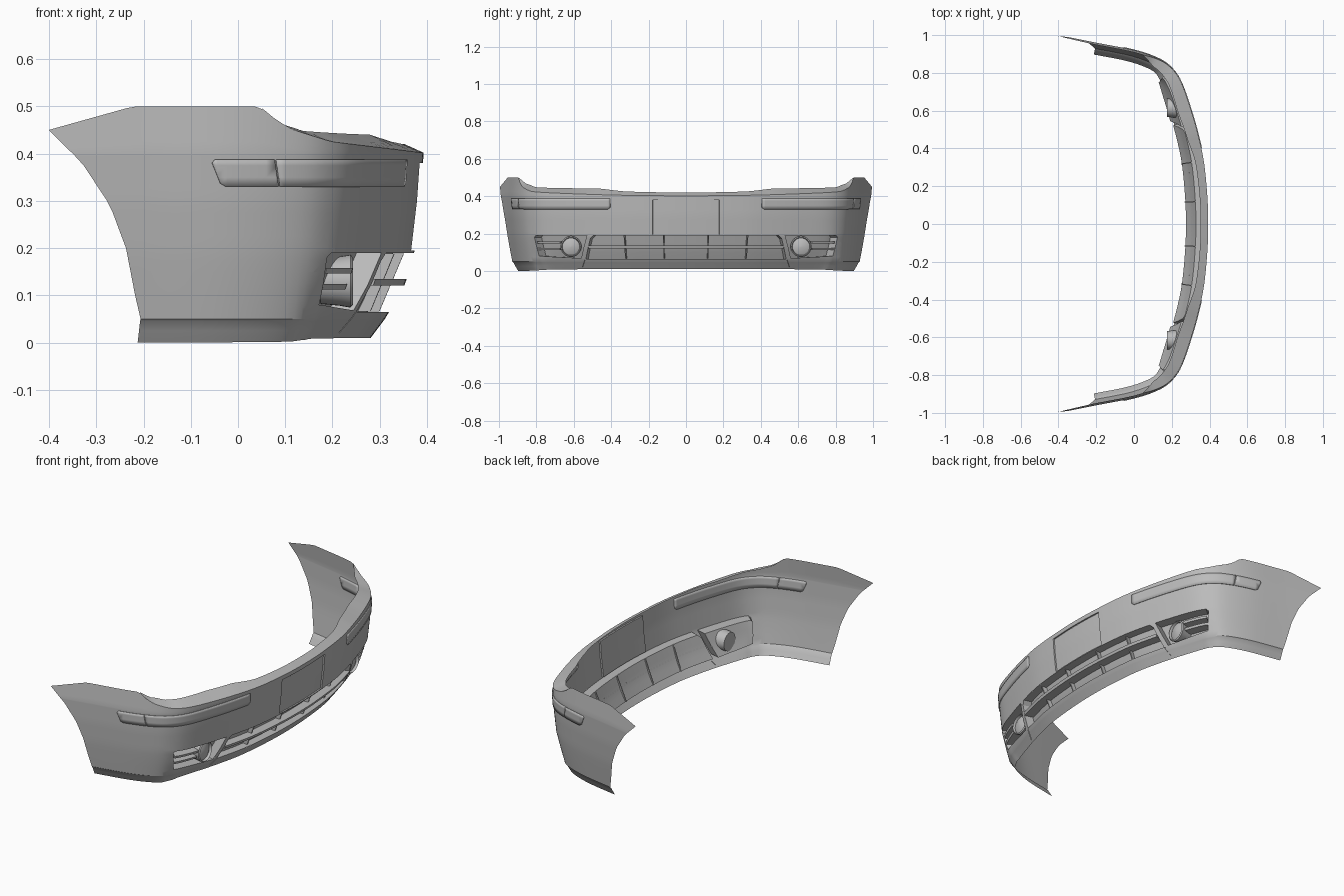
import bpy, bmesh, math
from mathutils import Vector

if "Cube" in bpy.data.objects:
    bpy.data.objects.remove(bpy.data.objects["Cube"])

paint = bpy.data.materials.new("grey plastic")
paint.use_nodes = True
GREY = (0.5, 0.5, 0.5, 1)
paint.diffuse_color = GREY
paint.node_tree.nodes["Principled BSDF"].inputs["Base Color"].default_value = GREY
parts = []


def interp(table, k):
    if k <= table[0][0]:
        return table[0][1]
    for (a, va), (b, vb) in zip(table, table[1:]):
        if k <= b:
            return va + (vb - va) * (k - a) / (b - a)
    return table[-1][1]


# Plan curve of one half, from the nose to the wheel arch
KEYS = [Vector(p) for p in [(.393, 0), (.388, .15), (.37, .33), (.34, .47), (.3, .61), (.25, .75),
                            (.2, .825), (.13, .875), (0, .92), (-.2, .96), (-.4, 1)]]
ext = [Vector((KEYS[1].x, -KEYS[1].y))] + KEYS + [2 * KEYS[-1] - KEYS[-2]]
curve = []
for a, b, c, d in zip(ext, ext[1:], ext[2:], ext[3:]):
    for i in range(30):
        t = i / 30
        curve.append(0.5 * (2 * b + (c - a) * t + (2 * a - 5 * b + 4 * c - d) * t * t
                            + (3 * b - a - 3 * c + d) * t ** 3))
curve.append(KEYS[-1])
arc = [0.0]
for a, b in zip(curve, curve[1:]):
    arc.append(arc[-1] + (b - a).length)
LENGTH = arc[-1]
XS = list(zip([s for s in arc], [p.x for p in curve]))
YS = list(zip([s for s in arc], [p.y for p in curve]))
S_BY_X = sorted((x, s) for s, x in XS)

# Height and section tables
FRONT_INSET = [(0, .112), (.02, .1), (.065, .073), (.12, .045), (.19, .02), (.3, .007), (.4, 0)]
SIDE_INSET = [(0, .062), (.02, .05), (.045, .036), (.05, .03), (.19, .012), (.3, .003), (.4, 0), (.5, .012)]
ARCH = [(0, -.2), (.05, -.2), (.1, -.213), (.2, -.235), (.29, -.27), (.38, -.33), (.45, -.4)]
TOP = [(-.4, .45), (-.22, .5), (.05, .5), (.085, .47), (.12, .45), (.2, .425), (.39, .402)]
FLANGE_W = [(.05, 0), (.12, .045), (.2, .06), (.3, .07), (.345, .06), (.37, .045), (.39, .04)]
FLANGE_Z = [(.05, .5), (.1, .465), (.17, .448), (.34, .44), (.37, .425), (.39, .42)]
BREAK, S_REAR = .395, interp(S_BY_X, -.08)


def surface(s, z, off=0.0):
    """Map path length and height onto the bumper skin, moved outward by off."""
    if z > BREAK:
        z = BREAK + (z - BREAK) / (.5 - BREAK) * (interp(TOP, interp(XS, s)) - BREAK)
    if s > S_REAR:
        end = interp(S_BY_X, interp(ARCH, z))
        s = S_REAR + (s - S_REAR) * (end - S_REAR) / (LENGTH - S_REAR)
    h = .012
    tx = interp(XS, s + h) - interp(XS, max(s - h, 0))
    ty = interp(YS, s + h) - interp(YS, max(s - h, 0))
    n = Vector((ty, -tx)).normalized() if s > 1e-5 else Vector((1, 0))
    w = n.x ** 2
    depth = off - (w * interp(FRONT_INSET, z) + (1 - w) * interp(SIDE_INSET, z))
    return Vector((interp(XS, s) + n.x * depth, interp(YS, s) + n.y * depth,
                   z + .01 * w * max(0, 1 - z / .05)))


def path_at(y, z):
    lo, hi = 0.0, LENGTH
    for _ in range(30):
        mid = (lo + hi) / 2
        lo, hi = (mid, hi) if surface(mid, z).y < y else (lo, mid)
    return lo if lo > 1e-4 else 0.0


def outline(points):
    return [Vector((path_at(y, z), z, 0)) for y, z in points]


def edges(poly):
    for a, b in zip(poly, poly[1:] + poly[:1]):
        yield a, b, Vector((b.y - a.y, a.x - b.x, 0))


def finish(name, bm, thickness=0):
    bmesh.ops.recalc_face_normals(bm, faces=bm.faces)
    me = bpy.data.meshes.new(name)
    bm.to_mesh(me)
    bm.free()
    me.materials.append(paint)
    ob = bpy.data.objects.new(name, me)
    bpy.context.collection.objects.link(ob)
    if thickness:
        sol = ob.modifiers.new("thickness", "SOLIDIFY")
        sol.thickness, sol.offset = thickness, 0
    mir = ob.modifiers.new("mirror", "MIRROR")
    mir.use_axis = (False, True, False)
    mir.merge_threshold = .0005
    parts.append(ob)


def sheet(name, keep=None, holes=(), off=0.0, thickness=0):
    """Flat grid trimmed by convex outlines, then wrapped on the skin."""
    bm = bmesh.new()
    rows = sorted([i * .025 for i in range(21)] + [.012, .045, BREAK])
    cols = [LENGTH * i / 70 for i in range(71)]
    grid = [[bm.verts.new((s, z, 0)) for s in cols] for z in rows]
    for r, q in zip(grid, grid[1:]):
        for i in range(len(cols) - 1):
            bm.faces.new((r[i], r[i + 1], q[i + 1], q[i]))
    for a, b, n in edges(keep or []):
        if n.length > 1e-4:
            bmesh.ops.bisect_plane(bm, geom=bm.verts[:] + bm.edges[:] + bm.faces[:], dist=1e-6,
                                   plane_co=a, plane_no=n, clear_outer=True)
    for hole in holes:
        x0, x1 = min(p.x for p in hole) - .03, max(p.x for p in hole) + .03
        y0, y1 = min(p.y for p in hole) - .03, max(p.y for p in hole) + .03
        for a, b, n in edges(hole):
            near = [f for f in bm.faces if x0 < f.calc_center_median().x < x1
                    and y0 < f.calc_center_median().y < y1]
            geom = set(near) | {e for f in near for e in f.edges} | {v for f in near for v in f.verts}
            bmesh.ops.bisect_plane(bm, geom=list(geom), dist=1e-6, plane_co=a, plane_no=n)
        inside = [f for f in bm.faces if all((f.calc_center_median() - a).dot(n) <= 1e-9
                                             for a, b, n in edges(hole))]
        bmesh.ops.delete(bm, geom=inside, context="FACES")
    for v in bm.verts:
        v.co = surface(v.co.x, v.co.y, off)
    finish(name, bm, thickness)


def strip(name, inner, outer):
    bm = bmesh.new()
    pairs = [(bm.verts.new(a), bm.verts.new(b)) for a, b in zip(inner, outer)]
    for (a, b), (c, d) in zip(pairs, pairs[1:]):
        bm.faces.new((a, c, d, b))
    bmesh.ops.remove_doubles(bm, verts=bm.verts, dist=1e-5)
    finish(name, bm)


def recess(name, poly, depth):
    """Side walls and a back panel behind an opening."""
    for k, (a, b, n) in enumerate(edges(poly)):
        if a.x + b.x > 1e-3:
            pts = [a.lerp(b, i / 16) for i in range(17)]
            strip(f"{name}_wall_{k}", [surface(p.x, p.y) for p in pts],
                  [surface(p.x, p.y, -depth) for p in pts])
    sheet(name + "_back", keep=poly, off=-depth)


def bar(name, y0, y1, z0, z1, o0, o1, n=1):
    """Box that follows the bumper curve."""
    bm = bmesh.new()
    zm = (z0 + z1) / 2
    s0, s1 = path_at(y0, zm), path_at(y1, zm)
    rings = []
    for i in range(n + 1):
        s = s0 + (s1 - s0) * i / n
        rings.append([bm.verts.new(surface(s, z, o)) for z, o in
                      ((z0, o0), (z0, o1), (z1, o1), (z1, o0))])
    for r, q in zip(rings, rings[1:]):
        for j in range(4):
            bm.faces.new((r[j], r[j - 1], q[j - 1], q[j]))
    if y0 > 0:
        bm.faces.new(rings[0])
    bm.faces.new(rings[-1])
    finish(name, bm)


# Openings, given as y and z
grille = outline([(0, .065), (.535, .065), (.512, .172), (.495, .19), (0, .19)])
plate = outline([(0, .195), (.178, .195), (.178, .38), (0, .38)])
fog = outline([(.56, .068), (.785, .08), (.81, .18), (.803, .19), (.53, .19)])
seam = outline([(.55, .014), (.554, .014), (.54, .064), (.536, .064)])
sheet("bumper_skin", holes=[grille, plate, fog, seam])
recess("grille", grille, .045)
recess("number_plate_recess", plate, .008)
recess("fog_lamp_recess", fog, .055)
recess("lip_seam", seam, .006)

# Top flange with the headlamp scoop
s_end = interp(S_BY_X, .05)
steps = [s_end * i / 60 for i in range(61)]
rim = [surface(s, .5) for s in steps]
inner = []
for s in steps:
    x = interp(XS, s)
    p = surface(s, .5, -interp(FLANGE_W, x))
    p.z = interp(FLANGE_Z, x)
    inner.append(p)
strip("top_flange", rim, inner)

# Side rubbing strips in two pieces
s_mid = interp(S_BY_X, .08)
s_tail = interp(S_BY_X, -.055)
s_nose = path_at(.405, .36)
front_piece = [(s_nose, .34), (s_nose + .012, .33), (s_mid - .01, .33), (s_mid, .388), (s_nose, .388)]
rear_piece = [(s_mid - .006, .33), (s_tail - .03, .33), (s_tail - .018, .337), (s_tail, .38),
              (s_tail - .006, .388), (s_mid + .004, .388)]
for name, pts in (("front_rubbing_strip", front_piece), ("rear_rubbing_strip", rear_piece)):
    sheet(name, keep=[Vector((s, z, 0)) for s, z in pts], off=.001, thickness=.007)

# Grille bars and fog lamp slats
bar("grille_crossbar", 0, .52, .121, .135, -.045, .004, 24)
for y in (.12, .33):
    bar("grille_rib", y - .003, y + .003, .066, .189, -.05, -.018)
for z in (.118, .152):
    bar("fog_lamp_slat", .675, .798, z - .006, z + .006, -.055, -.004, 10)

# Round fog lamps
bm = bmesh.new()
profile = [(.048, .175), (.052, .215), (.056, .238), (.05, .243), (.046, .23), (.03, .237), (.001, .241)]
rings = []
for r, x in profile:
    rings.append([bm.verts.new((x, .615 + r * math.cos(t * math.tau / 32), .13 + r * math.sin(t * math.tau / 32)))
                  for t in range(32)])
for a, b in zip(rings, rings[1:]):
    for i in range(32):
        bm.faces.new((a[i - 1], a[i], b[i], b[i - 1]))
bm.faces.new(rings[0])
bm.faces.new(rings[-1])
finish("fog_lamp", bm)

# Smooth shading with crisp edges
bpy.ops.object.select_all(action="DESELECT")
for ob in parts:
    ob.select_set(True)
bpy.context.view_layer.objects.active = parts[0]
bpy.ops.object.shade_smooth_by_angle(angle=math.radians(30))
